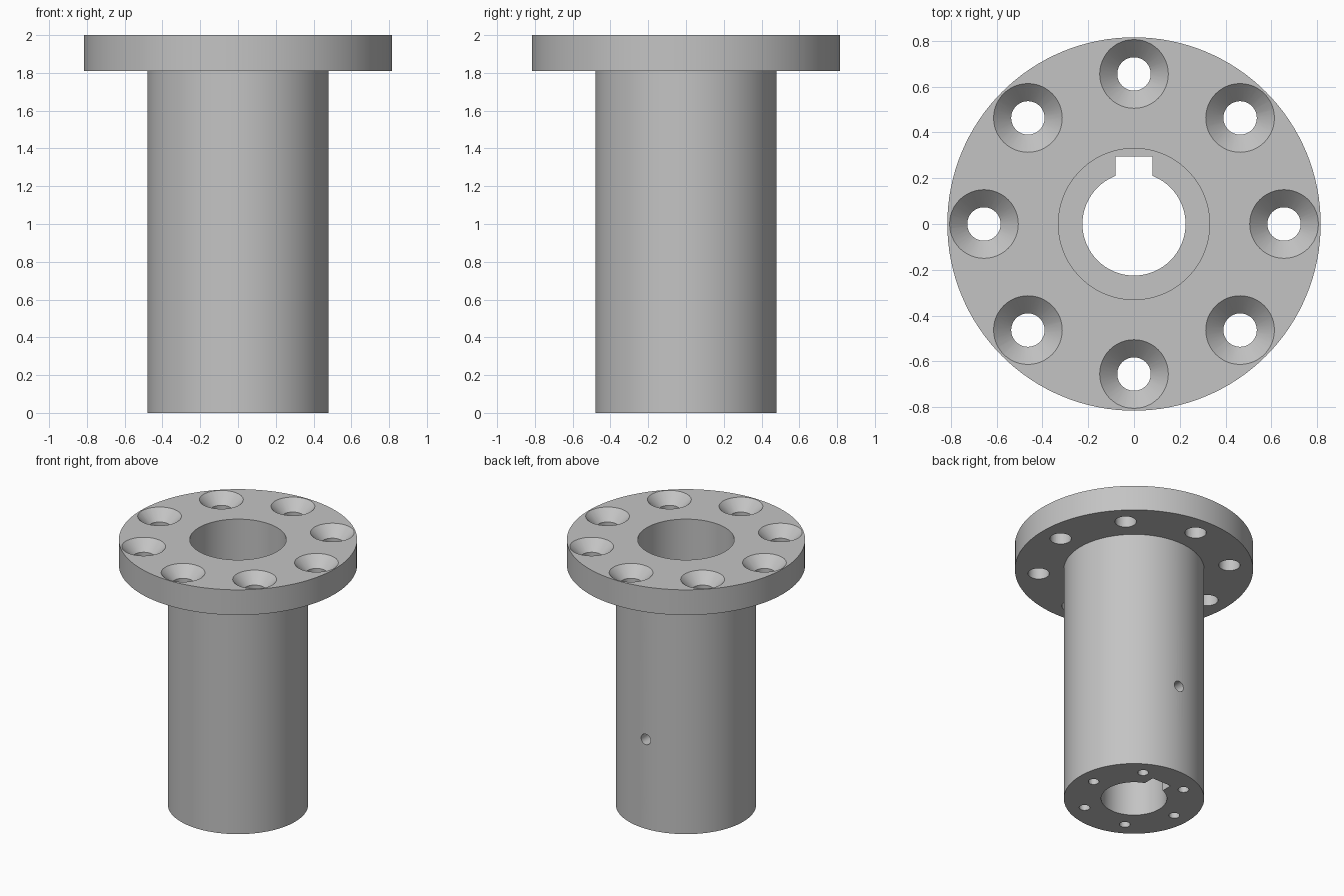
import bpy, bmesh, math
from mathutils import Matrix, Vector

cube = bpy.data.objects.get("Cube")
if cube:
    bpy.data.objects.remove(cube, do_unlink=True)

steel = bpy.data.materials.new("grey steel")
steel.use_nodes = True
grey = (0.55, 0.55, 0.55, 1)
steel.diffuse_color = grey
steel.node_tree.nodes["Principled BSDF"].inputs["Base Color"].default_value = grey


def lathe(name, profile, steps):
    """Revolve a closed (radius, height) profile around z."""
    bm = bmesh.new()
    verts = [bm.verts.new((r, 0, z)) for r, z in profile]
    edges = [bm.edges.new((verts[i - 1], verts[i])) for i in range(len(verts))]
    bmesh.ops.spin(bm, geom=verts + edges, cent=(0, 0, 0), axis=(0, 0, 1),
                   angle=math.tau, steps=steps, use_merge=True)
    bmesh.ops.remove_doubles(bm, verts=bm.verts[:], dist=0.0001)
    bmesh.ops.recalc_face_normals(bm, faces=bm.faces[:])
    return to_object(name, bm)


def to_object(name, bm):
    mesh = bpy.data.meshes.new(name)
    bm.to_mesh(mesh)
    bm.free()
    obj = bpy.data.objects.new(name, mesh)
    bpy.context.collection.objects.link(obj)
    mesh.materials.append(steel)
    return obj


def add_cone(bm, base, direction, r1, r2, length, sides=48):
    """Add a cone or cylinder that starts at base and runs along direction."""
    direction = Vector(direction)
    turn = direction.to_track_quat('Z', 'Y').to_matrix().to_4x4()
    centre = Vector(base) + direction * length / 2
    bmesh.ops.create_cone(bm, cap_ends=True, segments=sides, radius1=r1, radius2=r2,
                          depth=length, matrix=Matrix.Translation(centre) @ turn)


def ring(count, radius, z):
    for i in range(count):
        a = math.tau * i / count
        yield radius * math.cos(a), radius * math.sin(a), z


def cut(target, name, bm):
    """Subtract the cutter mesh from the target, then discard it."""
    cutter = to_object(name, bm)
    cutter.hide_render = True
    mod = target.modifiers.new(name, 'BOOLEAN')
    mod.operation = 'DIFFERENCE'
    mod.solver = 'EXACT'
    mod.object = cutter
    bpy.context.view_layer.objects.active = target
    bpy.ops.object.modifier_apply(modifier=name)
    bpy.data.objects.remove(cutter, do_unlink=True)


# Sleeve with flange, narrow bore and wider upper counterbore
body_r, flange_r, flange_z, top = 0.48, 0.815, 1.81, 2.0
bore_r, wide_r, step_z = 0.225, 0.33, 1.35
sleeve = lathe("flanged_sleeve", [
    (bore_r, 0), (body_r, 0), (body_r, flange_z), (flange_r, flange_z),
    (flange_r, top), (wide_r, top), (wide_r, step_z), (bore_r, step_z)], 128)

# Flange bolt holes
bm = bmesh.new()
for p in ring(8, 0.655, flange_z - 0.1):
    add_cone(bm, p, (0, 0, 1), 0.073, 0.073, 0.4)
cut(sleeve, "bolt_holes", bm)

# Countersinks, extended a little above the top face at 45 degrees
bm = bmesh.new()
sink, over = 0.078, 0.003
for p in ring(8, 0.655, top - sink):
    add_cone(bm, p, (0, 0, 1), 0.072, 0.15 + over, sink + over)
cut(sleeve, "countersinks", bm)

# Small blind holes in the lower end
bm = bmesh.new()
for p in ring(6, 0.36, -0.1):
    add_cone(bm, p, (0, 0, 1), 0.037, 0.037, 0.4, 32)
cut(sleeve, "end_holes", bm)

# Keyway along the back of the bore
bm = bmesh.new()
bmesh.ops.create_cube(bm, size=1, matrix=Matrix.Translation((0, 0.195, 0.65))
                      @ Matrix.Diagonal((0.16, 0.2, 1.5, 1)))
cut(sleeve, "keyway", bm)

# Set screw hole through the back wall into the keyway
bm = bmesh.new()
add_cone(bm, (0, 0.25, 0.675), (0, 1, 0), 0.04, 0.04, 0.35, 32)
cut(sleeve, "set_screw_hole", bm)

# Smooth round walls with crisp edges
bpy.ops.object.select_all(action='DESELECT')
sleeve.select_set(True)
bpy.context.view_layer.objects.active = sleeve
bpy.ops.object.shade_smooth_by_angle(angle=math.radians(30))
